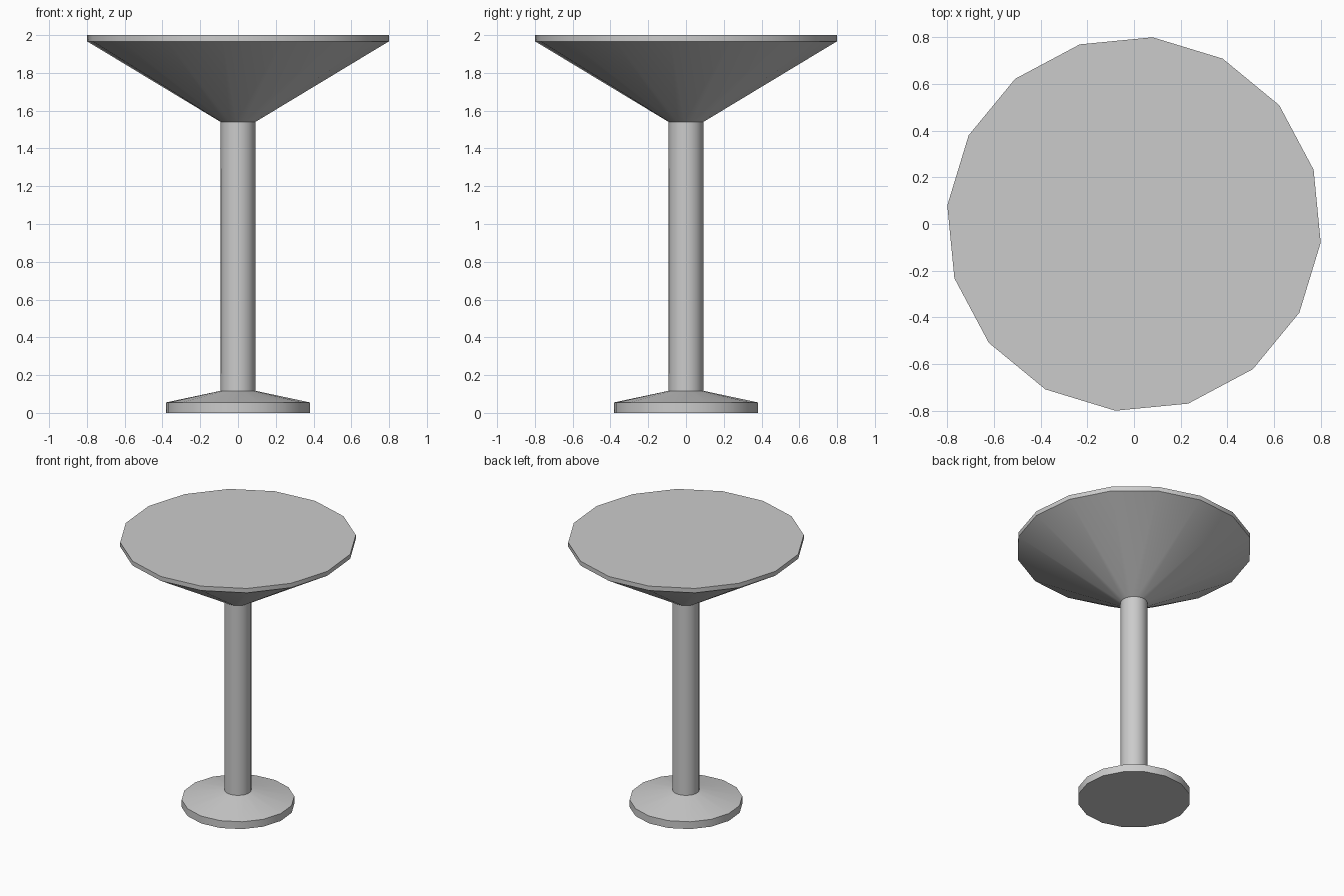
import bpy, bmesh, math

if "Cube" in bpy.data.objects:
    bpy.data.objects.remove(bpy.data.objects["Cube"])

SIDES = 16
OFFSET = math.radians(-5.7)  # slight twist seen from the top


def lathe(name, profile, cap_bottom=False, cap_top=False):
    """Revolve (radius, z) points, listed bottom to top, around z."""
    bm = bmesh.new()
    rings = []
    for r, z in profile:
        angles = [OFFSET + 2 * math.pi * i / SIDES for i in range(SIDES)]
        rings.append([bm.verts.new((r * math.cos(a), r * math.sin(a), z)) for a in angles])
    for low, high in zip(rings, rings[1:]):
        for i in range(SIDES):
            j = (i + 1) % SIDES
            bm.faces.new((low[i], low[j], high[j], high[i]))
    if cap_bottom:
        bm.faces.new(rings[0][::-1])
    if cap_top:
        bm.faces.new(rings[-1])
    mesh = bpy.data.meshes.new(name)
    bm.to_mesh(mesh)
    bm.free()
    obj = bpy.data.objects.new(name, mesh)
    bpy.context.collection.objects.link(obj)
    bpy.ops.object.select_all(action='DESELECT')
    obj.select_set(True)
    bpy.context.view_layer.objects.active = obj
    bpy.ops.object.shade_smooth_by_angle(angle=math.radians(30))
    return obj


BASE_R, STEM_R, TOP_R = 0.384, 0.092, 0.803
STEM_LOW, STEM_HIGH = 0.117, 1.54

# Foot disc with sloping upper face
lathe("base", [(BASE_R, 0), (BASE_R, 0.055), (STEM_R, STEM_LOW)], cap_bottom=True)
# Central column
lathe("stem", [(STEM_R, STEM_LOW), (STEM_R, STEM_HIGH)])
# Flared cone ending in a thin rim and flat top
lathe("table_top", [(STEM_R, STEM_HIGH), (TOP_R, 1.967), (TOP_R, 2.0)], cap_top=True)
